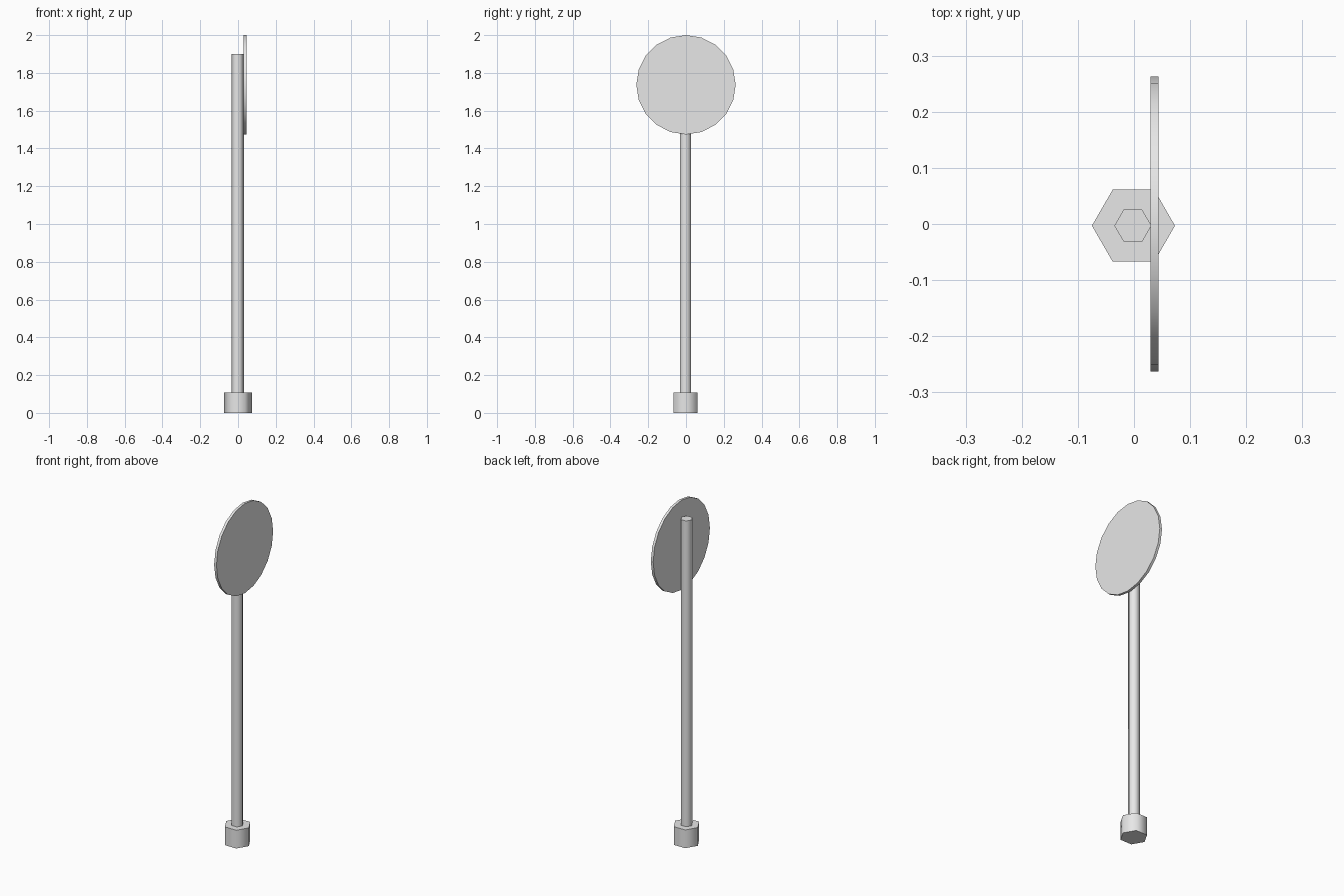
import bpy
import math

cube = bpy.data.objects.get("Cube")
if cube:
    bpy.data.objects.remove(cube, do_unlink=True)

# Single plain grey for the whole sign
GREY = (0.8, 0.8, 0.8, 1.0)
grey = bpy.data.materials.new("light_grey")
grey.use_nodes = True
grey.diffuse_color = GREY
grey.node_tree.nodes["Principled BSDF"].inputs["Base Color"].default_value = GREY


def prism(name, sides, radius, depth, location, rotation):
    """Closed prism with smooth sides and sharp cap edges."""
    bpy.ops.mesh.primitive_cylinder_add(
        vertices=sides, radius=radius, depth=depth,
        location=location, rotation=rotation)
    obj = bpy.context.object
    obj.name = obj.data.name = name
    obj.data.materials.append(grey)
    bpy.ops.object.shade_smooth_by_angle(angle=math.radians(70))
    return obj


QUARTER = math.pi / 2
CENTRE_Y = -0.003
BASE_TOP = 0.107
POLE_TOP = 1.9

# Hexagonal foot and post, corners pointing along x
prism("base", 6, 0.074, BASE_TOP, (-0.001, CENTRE_Y, BASE_TOP / 2), (0, 0, QUARTER))
prism("pole", 6, 0.033, POLE_TOP - 0.05, (-0.002, CENTRE_Y, (POLE_TOP + 0.05) / 2),
      (0, 0, QUARTER))

# Round sign plate on the left side of the post
prism("sign_disc", 20, 0.263, 0.015, (0.0365, 0, 1.737), (0, QUARTER, 0))
